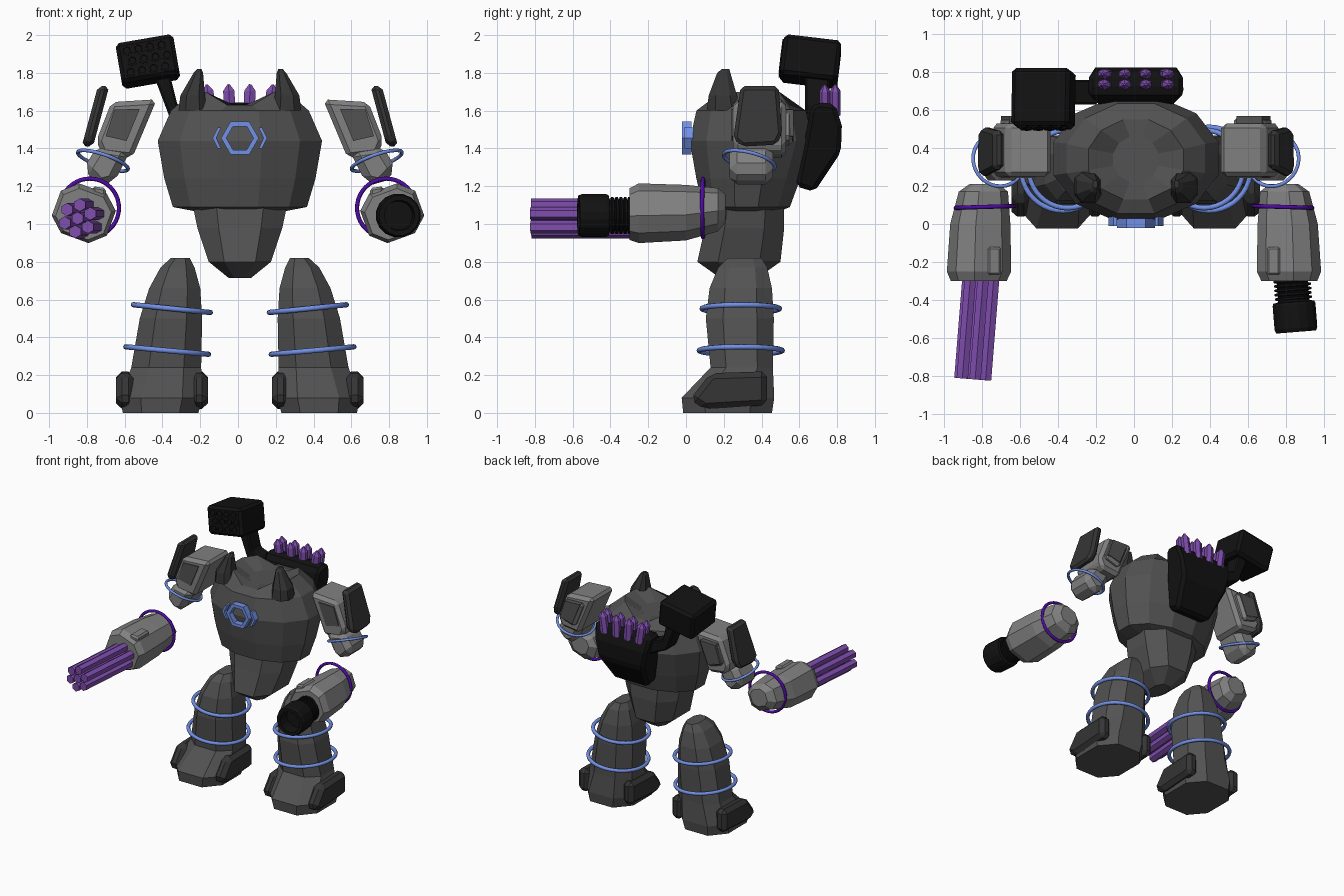
import bpy, bmesh, math
from mathutils import Matrix, Vector

if "Cube" in bpy.data.objects:
    bpy.data.objects.remove(bpy.data.objects["Cube"])

T, R = Matrix.Translation, Matrix.Rotation


def mat(name, r, g, b):
    m = bpy.data.materials.new(name)
    m.diffuse_color = (r, g, b, 1)
    m.use_nodes = True
    m.node_tree.nodes["Principled BSDF"].inputs["Base Color"].default_value = m.diffuse_color
    return m


BODY = mat("body grey", .085, .085, .085)
LIGHT = mat("arm grey", .22, .22, .22)
DARK = mat("dark plate", .035, .035, .035)
BLACK = mat("black", .006, .006, .006)
PURPLE = mat("crystal purple", .21, .075, .42)
BLUE = mat("glow blue", .17, .28, .78)
INDIGO = mat("indigo ring", .08, .003, .38)


def finish(name, bm, m, mirror=False, dx=.01, bevel=0, smooth=False):
    bmesh.ops.recalc_face_normals(bm, faces=bm.faces)
    me = bpy.data.meshes.new(name)
    bm.to_mesh(me)
    bm.free()
    me.materials.append(m)
    for p in me.polygons:
        p.use_smooth = smooth
    o = bpy.data.objects.new(name, me)
    bpy.context.collection.objects.link(o)
    o.location.x = dx
    if bevel:
        b = o.modifiers.new("bevel", 'BEVEL')
        b.width, b.segments, b.limit_method = bevel, 1, 'ANGLE'
    if mirror:
        o.modifiers.new("mirror", 'MIRROR').use_mirror_merge = False
    return o


def outline(n, rx, ry, c):
    # chamfered rectangle for 8 sides, flat-sided polygon otherwise
    if n == 8:
        a, b = rx * (1 - c), ry * (1 - c)
        return [(rx, -b), (rx, b), (a, ry), (-a, ry), (-rx, b), (-rx, -b), (-a, -ry), (a, -ry)]
    k = 1 / math.cos(math.pi / n)
    return [(k * rx * math.cos((i + .5) * math.tau / n), k * ry * math.sin((i + .5) * math.tau / n))
            for i in range(n)]


def loft(name, rings, n, m, M=Matrix(), c=.5, **kw):
    # rings: (height, centre x, centre y, half width, half depth)
    bm = bmesh.new()
    rows = [[bm.verts.new(M @ Vector((cx + x, cy + y, z))) for x, y in outline(n, rx, ry, c)]
            for z, cx, cy, rx, ry in rings]
    for a, b in zip(rows, rows[1:]):
        for i in range(n):
            j = (i + 1) % n
            bm.faces.new((a[i], a[j], b[j], b[i]))
    bm.faces.new(rows[0])
    bm.faces.new(rows[-1])
    return finish(name, bm, m, **kw)


def prism(name, pts, axis, lo, hi, m, **kw):
    bm = bmesh.new()
    put = (lambda p, d: (d, p[0], p[1])) if axis == 'x' else (lambda p, d: (p[0], d, p[1]))
    a, b = [[bm.verts.new(put(p, d)) for p in pts] for d in (lo, hi)]
    for i in range(len(pts)):
        j = (i + 1) % len(pts)
        bm.faces.new((a[i], a[j], b[j], b[i]))
    bm.faces.new(a)
    bm.faces.new(b)
    return finish(name, bm, m, **kw)


def torus(name, M, rad, tube, m, **kw):
    bm = bmesh.new()
    n, k = 40, 8
    rows = []
    for i in range(n):
        a = i * math.tau / n
        row = []
        for j in range(k):
            t = j * math.tau / k
            r = rad + tube * math.cos(t)
            row.append(bm.verts.new(M @ Vector((r * math.cos(a), r * math.sin(a), tube * math.sin(t)))))
        rows.append(row)
    for i in range(n):
        a, b = rows[i], rows[(i + 1) % n]
        for j in range(k):
            bm.faces.new((a[j], b[j], b[(j + 1) % k], a[(j + 1) % k]))
    return finish(name, bm, m, smooth=True, **kw)


FWD = R(math.pi / 2, 4, 'X')    # local z points to the front

# torso with a dished top, and pelvis
torso = loft("torso", [(1.045, 0, .32, .12, .12), (1.09, 0, .32, .355, .23), (1.24, 0, .33, .4, .275),
                       (1.44, 0, .345, .435, .325), (1.6, 0, .345, .365, .29), (1.7, 0, .34, .25, .21),
                       (1.63, 0, .34, .12, .12)], 12, BODY)
for v in torso.data.vertices:
    if v.co.z > 1.65 and abs(v.co.x) < .12:
        v.co.z = 1.63
loft("pelvis", [(1.1, 0, .32, .25, .2), (.98, 0, .31, .225, .21), (.8, 0, .28, .165, .22), (.715, 0, .28, .06, .1)],
     8, BODY)
loft("shoulder_spike", [(1.6, -.25, .2, .075, .09), (1.68, -.25, .195, .065, .075), (1.8, -.22, .2, .025, .035),
                        (1.82, -.215, .21, .012, .02)], 8, DARK, mirror=True)

# hexagonal chest light with side chevrons
bm = bmesh.new()
loops = [[bm.verts.new((r * math.cos(i * math.pi / 3), y, 1.455 + r * math.sin(i * math.pi / 3))) for i in range(6)]
         for r, y in ((.1, .03), (.1, -.02), (.072, -.02), (.072, .03))]
for a, b in zip(loops, loops[1:] + loops[:1]):
    for i in range(6):
        bm.faces.new((a[i], a[(i + 1) % 6], b[(i + 1) % 6], b[i]))
finish("chest_light", bm, BLUE)
prism("chest_chevron", [(-.145, 1.455), (-.117, 1.51), (-.1, 1.51), (-.125, 1.455), (-.1, 1.4), (-.117, 1.4)],
      'y', -.01, .04, BLUE, mirror=True)

# legs, foot plates and hoops
loft("leg", [(0, -.42, .22, .2, .235), (.08, -.415, .222, .22, .245), (.24, -.39, .295, .185, .165),
             (.5, -.365, .285, .165, .18), (.66, -.345, .29, .135, .165), (.77, -.33, .3, .09, .13),
             (.82, -.315, .31, .05, .09)], 8, BODY, mirror=True)
PLATE = [(.02, .07), (.13, .21), (.43, .22), (.43, .04), (.1, .02)]
prism("foot_plate_outer", PLATE, 'x', -.655, -.56, DARK, mirror=True, bevel=.03)
prism("foot_plate_inner", PLATE, 'x', -.26, -.17, DARK, mirror=True, bevel=.03)
torus("thigh_hoop", T((-.36, .29, .552)) @ R(.1, 4, 'Y'), .205, .014, BLUE, mirror=True)
torus("shin_hoop", T((-.385, .29, .33)) @ R(.09, 4, 'Y'), .22, .014, BLUE, mirror=True)

# upper arms
prism("upper_arm", [(-.44, 1.66), (-.68, 1.645), (-.76, 1.44), (-.73, 1.37), (-.57, 1.35)], 'y', .25, .53, LIGHT,
      mirror=True, bevel=.025)
prism("arm_back_bulge", [(-.51, 1.61), (-.67, 1.6), (-.72, 1.45), (-.59, 1.41)], 'y', .5, .565, LIGHT,
      mirror=True, bevel=.02)
prism("arm_panel", [(-.53, 1.61), (-.665, 1.605), (-.71, 1.465), (-.6, 1.44)], 'y', .242, .57, BODY, mirror=True)
prism("elbow", [(-.75, 1.42), (-.83, 1.29), (-.745, 1.2), (-.665, 1.22), (-.58, 1.39)], 'y', .23, .46, LIGHT,
      mirror=True, bevel=.04)
shoulder = prism("shoulder_plate", [(.25, 1.45), (.29, 1.73), (.49, 1.73), (.51, 1.48), (.48, 1.42), (.3, 1.41)], 'x',
                 -.06, .0, DARK, mirror=True, bevel=.02)
for v in shoulder.data.vertices:
    v.co.x += -.775 + (v.co.z - 1.42) * .27
torus("elbow_hoop", T((-.725, .335, 1.335)) @ R(-.25, 4, 'X') @ R(.32, 4, 'Y'), .14, .01, BLUE, mirror=True)

# forearms and their rings
loft("forearm", [(-.21, .01, .03, .07, .065), (-.17, .01, .02, .12, .1), (0, 0, 0, .145, .13),
                 (.25, -.005, -.005, .155, .14), (.3, -.005, -.01, .135, .12)], 8, LIGHT,
     T((-.81, 0, 1.06)) @ FWD @ R(-.35, 4, 'Z'), mirror=True, dx=0)
prism("forearm_block", [(-.77, 1.13), (-.77, 1.2), (-.7, 1.19), (-.7, 1.12)], 'y', -.27, -.12, LIGHT,
      mirror=True, dx=0, bevel=.012)
torus("wrist_ring", T((-.785, .09, 1.085)) @ R(.03, 4, 'Z') @ FWD, .155, .011, INDIGO, mirror=True, dx=0)

# bundle of hexagonal barrels on one arm
for i in range(7):
    a = i * math.pi / 3 + .35
    q = .072 if i < 6 else 0
    loft("barrel", [(0, q * math.cos(a), q * math.sin(a), .03, .03), (.56, q * math.cos(a), q * math.sin(a), .03, .03)],
         6, PURPLE, T((-.805, -.26, 1.03)) @ R(-.08, 4, 'Z') @ FWD, dx=0)

# ribbed cannon on the other arm
rings = [(0, .09)]
for i in range(5):
    z = .03 + i * .023
    rings += [(z, .082), (z + .004, .098), (z + .014, .098), (z + .018, .082)]
rings += [(.148, .085), (.152, .108), (.165, .113), (.29, .113), (.31, .105), (.31, .08), (.22, .075)]
loft("cannon", [(z, 0, 0, r, r) for z, r in rings], 16, BLACK,
     T((.83, -.26, 1.045)) @ R(.08, 4, 'Z') @ FWD, dx=0)

# tapered back pack with crystals
pack = prism("back_pack", [(.66, 1.62), (.7, 1.645), (.79, 1.635), (.825, 1.52), (.82, 1.38), (.68, 1.17), (.58, 1.2),
                           (.62, 1.4)], 'x', -.25, .25, BLACK, bevel=.03)
for v in pack.data.vertices:
    v.co.x *= .6 + .4 * min(1, (v.co.z - 1.17) / .4)
for x in (-.16, -.055, .05, .16):
    for y in (.735, .79):
        loft("crystal", [(0, 0, 0, .03, .024), (.13, 0, 0, .03, .024), (.165, 0, 0, .006, .005)], 6, PURPLE,
             T((x * .95, y, 1.575)) @ R(x * .9, 4, 'Y'))

# shoulder launcher with hexagonal tubes, and its bracket
L = T((-.487, .66, 1.86)) @ R(-.17, 4, 'Y') @ R(-.12, 4, 'X')
bm = bmesh.new()
bmesh.ops.create_cube(bm, size=1, matrix=L @ Matrix.Diagonal((.31, .305, .215, 1)))
finish("launcher", bm, BLACK, bevel=.02)
for row in range(3):
    for col in range(4):
        loft("launch_tube", [(0, 0, 0, .026, .026), (.008, 0, 0, .026, .026), (.008, 0, 0, .018, .018),
                             (.002, 0, 0, .016, .016)], 6, BLACK,
             L @ T((-.1 + col * .062 + (row % 2) * .02, -.152, -.058 + row * .058)) @ FWD)
prism("launcher_bracket", [(-.45, 1.77), (-.37, 1.79), (-.33, 1.63), (-.2, 1.58), (-.2, 1.48), (-.37, 1.56)],
      'y', .63, .76, BLACK, bevel=.01)
